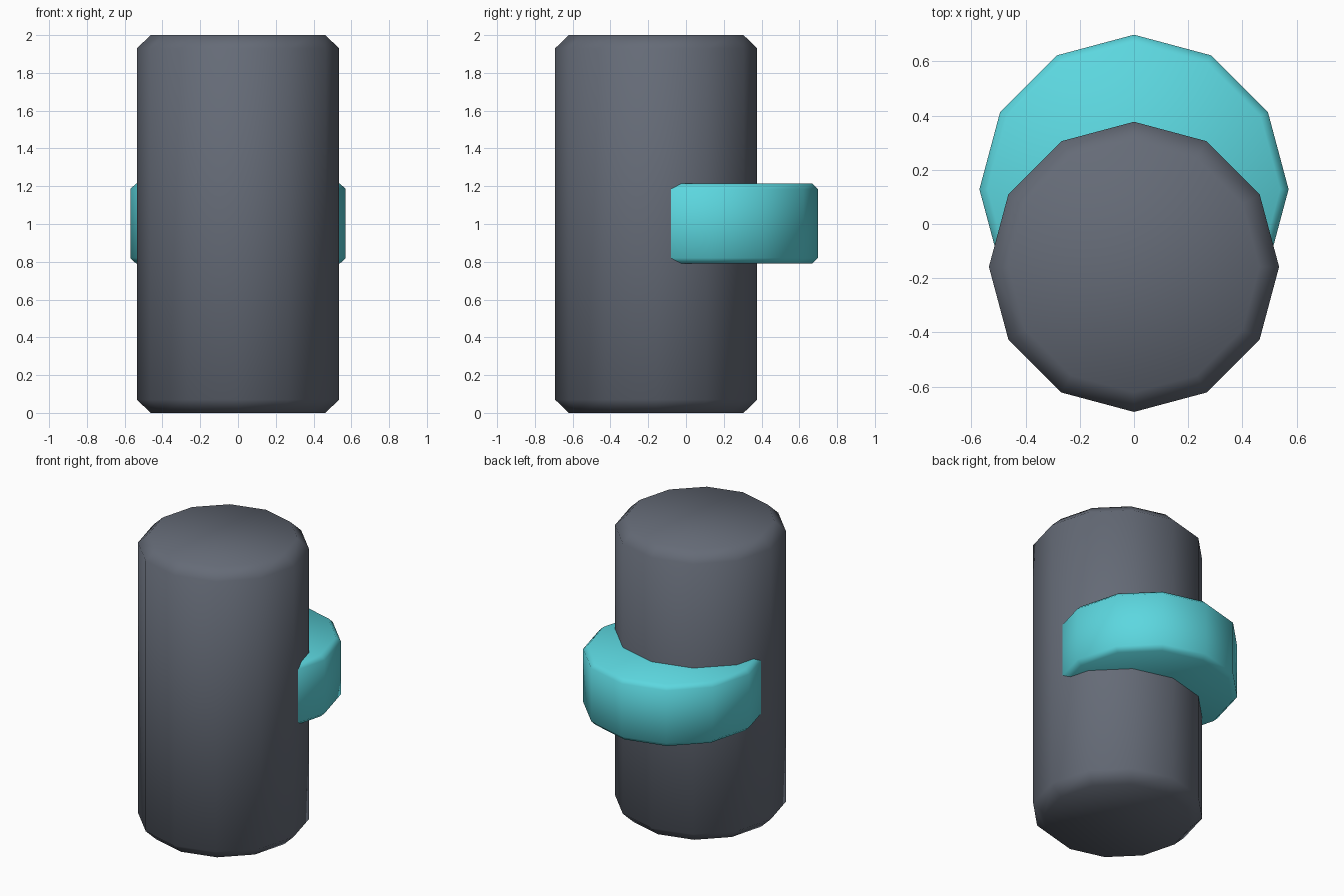
import bpy
import math

cube = bpy.data.objects.get("Cube")
if cube:
    bpy.data.objects.remove(cube, do_unlink=True)


def make_material(name, rgb):
    mat = bpy.data.materials.new(name)
    mat.use_nodes = True
    mat.diffuse_color = (*rgb, 1)
    mat.node_tree.nodes["Principled BSDF"].inputs["Base Color"].default_value = (*rgb, 1)
    return mat


def chamfered_drum(name, radius, y, bottom, top, chamfer, mat):
    """Twelve-sided smooth drum with a corner on +y and chamfered rims."""
    bpy.ops.mesh.primitive_cylinder_add(
        vertices=12, radius=radius, depth=top - bottom,
        location=(0, y, (bottom + top) / 2))
    drum = bpy.context.object
    drum.name = name
    drum.data.materials.append(mat)
    bpy.ops.object.shade_smooth()
    bevel = drum.modifiers.new("rim_chamfer", "BEVEL")
    bevel.width = chamfer
    bevel.segments = 1
    bevel.limit_method = "ANGLE"
    bevel.angle_limit = math.radians(60)
    return drum


grey = make_material("slate grey", (0.13, 0.147, 0.184))
teal = make_material("bright turquoise", (0.107, 0.68, 0.74))

# Tall upright body
chamfered_drum("body", 0.535, -0.158, 0, 2, 0.07, grey)
# Short wide drum that emerges from the back of the body as a curved visor
chamfered_drum("visor", 0.57, 0.128, 0.79, 1.215, 0.03, teal)
